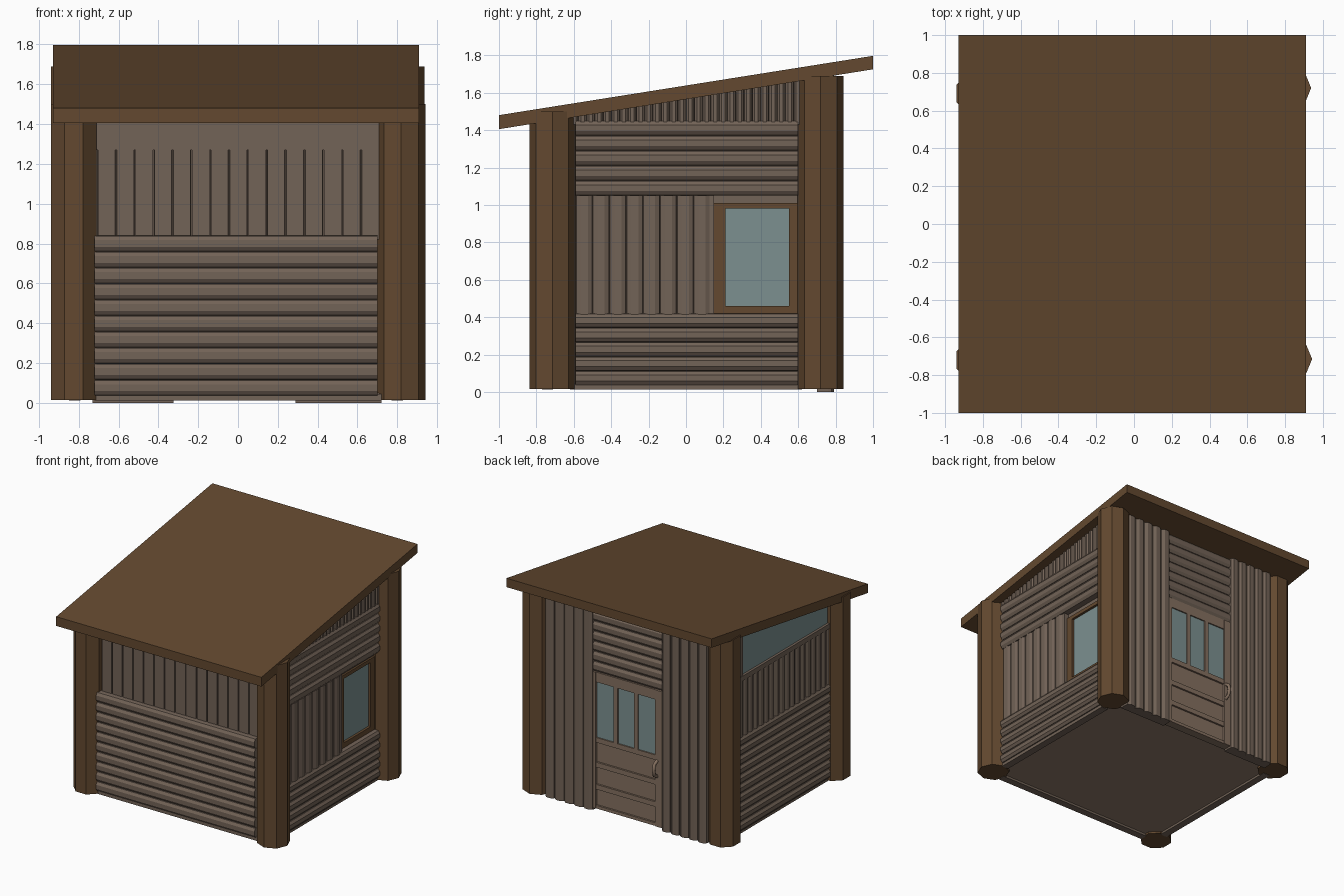
import bpy, bmesh, math

if "Cube" in bpy.data.objects:
    bpy.data.objects.remove(bpy.data.objects["Cube"])

def material(name, rgb):
    m = bpy.data.materials.new(name)
    m.diffuse_color = (*rgb, 1)
    m.use_nodes = True
    m.node_tree.nodes["Principled BSDF"].inputs["Base Color"].default_value = m.diffuse_color
    return m

BROWN = material("brown_timber", (0.125, 0.066, 0.029))
GREY = material("weathered_wood", (0.17, 0.125, 0.095))
DOOR = material("door_wood", (0.23, 0.16, 0.115))
FLOOR = material("floor_wood", (0.27, 0.19, 0.14))
GLASS = material("glass", (0.2, 0.28, 0.28))

# Wall frames: u runs along the wall, o points outward from the centre
WALLS = {"front": lambda u, o, z: (u, -o, z), "back": lambda u, o, z: (u, o, z),
         "left": lambda u, o, z: (-o, u, z), "right": lambda u, o, z: (o, u, z)}

def under_roof(y):
    return 1.565 + 0.16 * y

def finish(name, bm, mat):
    bmesh.ops.recalc_face_normals(bm, faces=bm.faces)
    me = bpy.data.meshes.new(name)
    bm.to_mesh(me)
    bm.free()
    me.materials.append(mat)
    ob = bpy.data.objects.new(name, me)
    bpy.context.collection.objects.link(ob)
    return ob

def loft(name, ring_a, ring_b, mat):
    """Solid between two matching outlines."""
    bm = bmesh.new()
    a = [bm.verts.new(p) for p in ring_a]
    b = [bm.verts.new(p) for p in ring_b]
    bm.faces.new(a)
    bm.faces.new(b)
    for i in range(len(a)):
        j = (i + 1) % len(a)
        bm.faces.new((a[i], a[j], b[j], b[i]))
    return finish(name, bm, mat)

def slab(name, wall, pts, o0, o1, mat):
    f = WALLS[wall]
    return loft(name, [f(u, o0, z) for u, z in pts], [f(u, o1, z) for u, z in pts], mat)

def box(name, wall, u0, u1, z0, z1, o0, o1, mat=GREY):
    return slab(name, wall, [(u0, z0), (u1, z0), (u1, z1), (u0, z1)], o0, o1, mat)

LOG = [(0, 0), (0.04, 0.55), (0.3, 1), (0.72, 1), (0.97, 0.55)]
BOARD = [(0, 0), (0.05, 0), (0.07, 1), (0.98, 1)]

def cladding(name, wall, u0, u1, z0, z1, n, base, depth, profile=LOG, upright=False):
    """Ribbed panel of n logs or boards, trimmed to the roof slope."""
    f = WALLS[wall]
    a0, a1 = (u0, u1) if upright else (z0, z1)
    w = (a1 - a0) / n
    outline = [(a0, base - 0.06)]
    outline += [(a0 + (i + t) * w, base + d * depth) for i in range(n) for t, d in profile]
    outline += [(a1, base), (a1, base - 0.06)]

    def trim(p):
        return (p[0], p[1], min(p[2], under_roof(p[1])))
    if upright:
        rings = [[trim(f(a, o, z)) for a, o in outline] for z in (z0, z1)]
    else:
        rings = [[trim(f(u, o, a)) for a, o in outline] for u in (u0, u1)]
    return loft(name, rings[0], rings[1], GREY)

# Roof
def roof_ring(x):
    return [(x, -1, 1.405), (x, 1, 1.725), (x, 1, 1.797), (x, -1, 1.48)]
loft("roof", roof_ring(-0.93), roof_ring(0.91), BROWN)

# Corner posts (octagonal, the left pair turned flat side out)
for nm, x, y, turn, top in (("front_left", -0.825, -0.72, 22.5, 1.50),
                            ("front_right", 0.82, -0.715, 0, 1.50),
                            ("back_left", -0.825, 0.69, 22.5, 1.69),
                            ("back_right", 0.815, 0.72, 0, 1.69)):
    ang = [math.radians(turn + 45 * k) for k in range(8)]
    rings = [[(x + 0.123 * math.cos(a), y + 0.123 * math.sin(a), z) for a in ang]
             for z in (0.015, top)]
    loft(nm + "_post", rings[0], rings[1], BROWN)

# Floor and the base beams under the walls
box("floor", "front", -0.82, 0.82, 0.03, 0.05, -0.74, 0.74, FLOOR)
for wall, half, out in (("front", 0.72, 0.77), ("left", 0.62, 0.85), ("right", 0.6, 0.83)):
    box(f"{wall}_base_beam", wall, -half, half, 0.012, 0.045, out - 0.06, out)

# Front wall
cladding("front_logs", "front", -0.72, 0.70, 0.035, 0.84, 10, 0.76, 0.03)
cladding("front_boards", "front", -0.71, 0.71, 0.82, 1.27, 15, 0.725, 0.015, BOARD, True)
cladding("front_header", "front", -0.71, 0.71, 1.27, 1.60, 1, 0.725, 0.015,
         [(0, 0), (0, 1), (1, 1)], True)

# Right wall
cladding("right_lower_logs", "right", -0.59, 0.60, 0.035, 0.42, 5, 0.82, 0.032)
cladding("right_upper_logs", "right", -0.59, 0.60, 1.05, 1.45, 5, 0.82, 0.032)
cladding("right_boards", "right", -0.59, 0.13, 0.40, 1.05, 8, 0.815, 0.025, LOG, True)
cladding("right_gable_boards", "right", -0.62, 0.62, 1.43, 1.75, 28, 0.815, 0.025, LOG, True)

# Right window, set back behind the cladding
box("right_window_side_reveal", "right", 0.12, 0.15, 0.41, 1.05, 0.74, 0.83)
box("right_window_top_reveal", "right", 0.15, 0.62, 1.01, 1.06, 0.74, 0.79)
for nm, u0, u1, z0, z1 in (("left", 0.15, 0.21, 0.42, 1.01), ("right", 0.55, 0.61, 0.42, 1.01),
                           ("bottom", 0.21, 0.55, 0.42, 0.46), ("top", 0.21, 0.55, 0.98, 1.01)):
    box(f"right_window_frame_{nm}", "right", u0, u1, z0, z1, 0.74, 0.805, BROWN)
box("right_window_glass", "right", 0.20, 0.56, 0.45, 0.99, 0.76, 0.785, GLASS)

# Left wall
cladding("left_logs", "left", -0.72, 0.60, 0.035, 0.80, 10, 0.84, 0.032)
cladding("left_boards", "left", -0.72, 0.62, 0.78, 1.25, 20, 0.835, 0.025, LOG, True)

# Left clerestory window, sloping with the roof
def sloped(u0, u1, low, high):
    return [(u0, low(u0)), (u1, low(u1)), (u1, high(u1)), (u0, high(u0))]
def rail(u):
    return under_roof(u) - 0.04
box("left_window_sill", "left", -0.72, 0.62, 1.25, 1.29, 0.77, 0.865)
slab("left_window_glass", "left", sloped(-0.66, 0.60, lambda u: 1.28, rail), 0.80, 0.845, GLASS)
slab("left_window_top_rail", "left", sloped(-0.72, 0.62, rail, under_roof), 0.77, 0.86, GREY)
for nm, u0, u1 in (("front", -0.72, -0.64), ("back", 0.50, 0.62)):
    slab(f"left_window_{nm}_jamb", "left", sloped(u0, u1, lambda u: 1.28, rail), 0.77, 0.86, GREY)

# Back wall around the door
cladding("back_logs_left", "back", -0.73, -0.325, 0.0, 1.8, 5, 0.76, 0.032, LOG, True)
cladding("back_logs_right", "back", 0.29, 0.72, 0.0, 1.8, 5, 0.76, 0.032, LOG, True)
cladding("back_logs_over_door", "back", -0.33, 0.30, 1.12, 1.69, 7, 0.745, 0.03)

# Door
box("door_slab", "back", -0.33, 0.30, 0.015, 1.12, 0.70, 0.755, DOOR)
for nm, u0, u1 in (("left", -0.33, -0.265), ("right", 0.268, 0.30)):
    box(f"door_stile_{nm}", "back", u0, u1, 0.015, 1.12, 0.70, 0.775, DOOR)
for i, (z0, z1) in enumerate([(0.015, 0.04), (0.17, 0.21), (0.35, 0.39), (0.55, 0.59), (1.04, 1.12)]):
    box(f"door_rail_{i + 1}", "back", -0.265, 0.268, z0, z1, 0.70, 0.77, DOOR)
for i, u in enumerate((-0.089, 0.091)):
    box(f"door_mullion_{i + 1}", "back", u - 0.018, u + 0.018, 0.59, 1.04, 0.70, 0.77, DOOR)
for i, u in enumerate((-0.265, -0.071, 0.109)):
    box(f"door_pane_{i + 1}", "back", u, u + 0.16, 0.59, 1.04, 0.75, 0.76, GLASS)

# Door handle
cu = bpy.data.curves.new("door_handle", "CURVE")
cu.dimensions = "3D"
cu.bevel_depth = 0.014
cu.bevel_resolution = 1
cu.use_fill_caps = True
sp = cu.splines.new("POLY")
path = [(0.765, 0.42), (0.805, 0.44), (0.815, 0.485), (0.805, 0.53), (0.765, 0.55)]
sp.points.add(len(path) - 1)
for pt, (y, z) in zip(sp.points, path):
    pt.co = (-0.28, y, z, 1)
cu.materials.append(DOOR)
bpy.context.collection.objects.link(bpy.data.objects.new("door_handle", cu))
